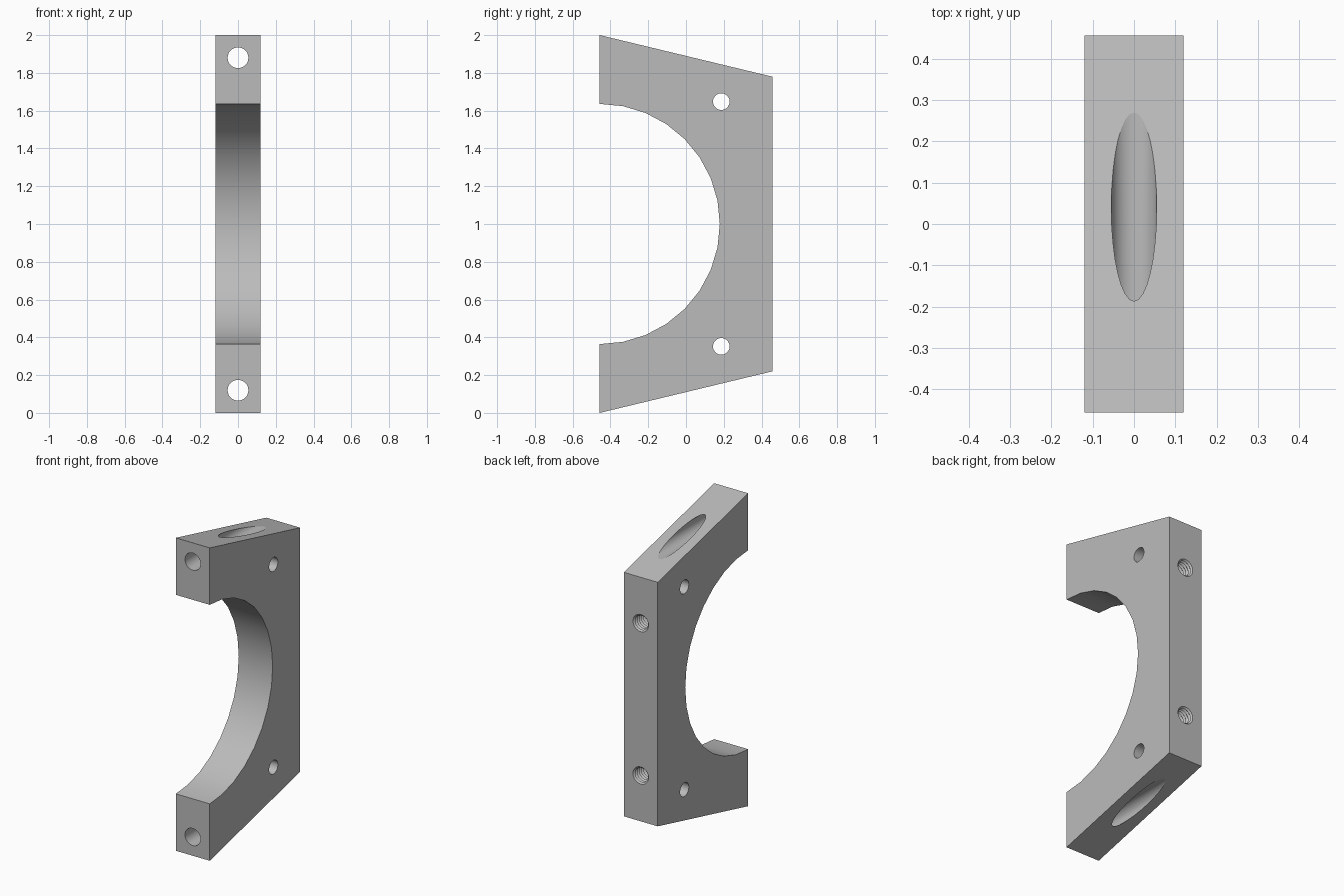
import bpy, bmesh, math
from mathutils import Matrix

cube = bpy.data.objects.get("Cube")
if cube:
    bpy.data.objects.remove(cube, do_unlink=True)

HALF_W, FRONT, BACK = 0.12, -0.457, 0.457
BORE_R = 0.636

metal = bpy.data.materials.new("plain grey")
metal.use_nodes = True
grey = (0.5, 0.5, 0.5, 1)
metal.diffuse_color = grey
metal.node_tree.nodes["Principled BSDF"].inputs["Base Color"].default_value = grey


def make_object(name, bm):
    bmesh.ops.recalc_face_normals(bm, faces=bm.faces)
    mesh = bpy.data.meshes.new(name)
    bm.to_mesh(mesh)
    bm.free()
    mesh.materials.append(metal)
    ob = bpy.data.objects.new(name, mesh)
    bpy.context.collection.objects.link(ob)
    return ob


def lathe(name, profile, matrix, sides=32):
    """Closed solid of revolution from (radius, height) pairs."""
    bm = bmesh.new()
    rings = []
    for r, h in profile:
        rings.append([bm.verts.new((r * math.cos(math.tau * i / sides),
                                    r * math.sin(math.tau * i / sides), h))
                      for i in range(sides)])
    for a, b in zip(rings, rings[1:]):
        for i in range(sides):
            j = (i + 1) % sides
            bm.faces.new((a[i], a[j], b[j], b[i]))
    bm.faces.new(rings[0])
    bm.faces.new(rings[-1])
    bm.transform(matrix)
    return make_object(name, bm)


# Bracket: tapered plate with a half-round bore in the front
outline = [(FRONT, 0), (BACK, 0.22), (BACK, 1.78), (FRONT, 2)]
for i in range(17):
    a = math.pi / 2 - math.pi * i / 16
    outline.append((FRONT + BORE_R * math.cos(a), 1 + BORE_R * math.sin(a)))
bm = bmesh.new()
plate = bm.faces.new([bm.verts.new((-HALF_W, y, z)) for y, z in outline])
side = bmesh.ops.extrude_face_region(bm, geom=[plate])
bmesh.ops.translate(bm, vec=(2 * HALF_W, 0, 0),
                    verts=[v for v in side["geom"] if isinstance(v, bmesh.types.BMVert)])
bracket = make_object("bracket", bm)

# Cutters, mirrored about mid height
along_x = Matrix.Rotation(math.pi / 2, 4, 'Y')
along_y = Matrix.Rotation(-math.pi / 2, 4, 'X')
thread = [(0.055, -0.04), (0.055, 0)]
for k in range(16):
    thread += [(0.045, 0.01 + 0.02 * k), (0.055, 0.02 + 0.02 * k)]

cutters = []
for label, s in (("lower", -1), ("upper", 1)):
    # Bolt hole running front to back and out of the sloping face
    cutters.append(lathe(label + "_bolt_hole_cutter", [(0.055, -0.6), (0.055, 0.6)],
                         Matrix.Translation((0, 0, 1 + s * 0.88)) @ along_y))
    # Cross hole through the sides
    cutters.append(lathe(label + "_cross_hole_cutter", [(0.044, -0.3), (0.044, 0.3)],
                         Matrix.Translation((0, 0.187, 1 + s * 0.648)) @ along_x))
    # Blind threaded hole in the back
    cutters.append(lathe(label + "_threaded_hole_cutter", thread,
                         Matrix.Translation((0, BACK, 1 + s * 0.487))
                         @ Matrix.Rotation(math.pi / 2, 4, 'X')))

bpy.ops.object.select_all(action='DESELECT')
bpy.context.view_layer.objects.active = bracket
bracket.select_set(True)
for c in cutters:
    mod = bracket.modifiers.new(c.name, 'BOOLEAN')
    mod.operation = 'DIFFERENCE'
    mod.solver = 'EXACT'
    mod.object = c
    bpy.ops.object.modifier_apply(modifier=mod.name)
for c in cutters:
    bpy.data.objects.remove(c, do_unlink=True)

# Smooth bore and holes, crisp plate edges
bpy.ops.object.shade_smooth_by_angle(angle=math.radians(12.5))
